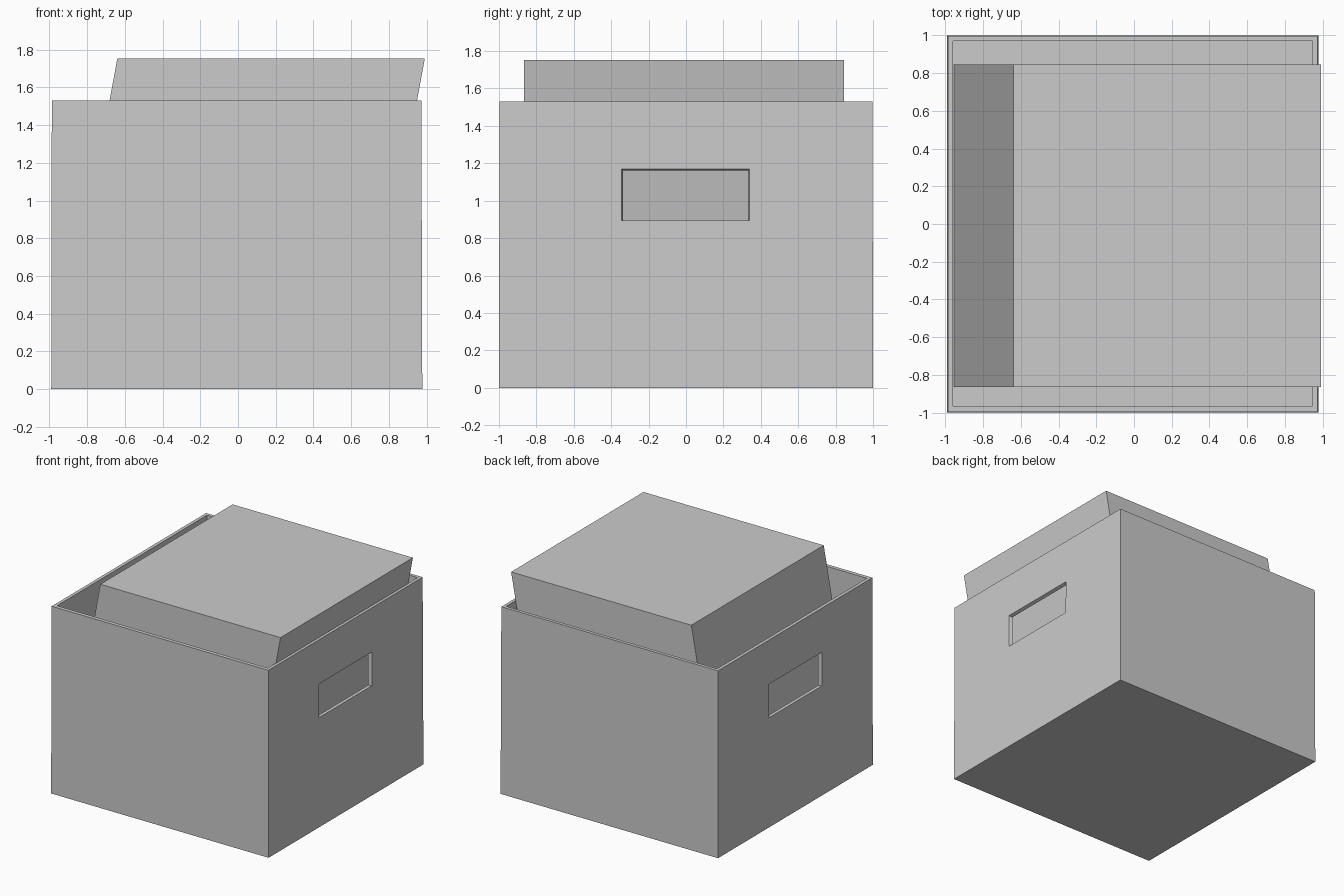
import bpy, bmesh

if "Cube" in bpy.data.objects:
    bpy.data.objects.remove(bpy.data.objects["Cube"])


def loft(name, quad_a, quad_b):
    """Closed six-sided solid between two quads of 3D points."""
    bm = bmesh.new()
    a = [bm.verts.new(p) for p in quad_a]
    b = [bm.verts.new(p) for p in quad_b]
    bm.faces.new(a)
    bm.faces.new(b)
    for i in range(4):
        j = (i + 1) % 4
        bm.faces.new((a[i], a[j], b[j], b[i]))
    bmesh.ops.recalc_face_normals(bm, faces=bm.faces)
    mesh = bpy.data.meshes.new(name)
    bm.to_mesh(mesh)
    bm.free()
    obj = bpy.data.objects.new(name, mesh)
    bpy.context.collection.objects.link(obj)
    return obj


def rect_z(x0, x1, y0, y1, z):
    return [(x0, y0, z), (x1, y0, z), (x1, y1, z), (x0, y1, z)]


def rect_x(x, y0, y1, z0, z1):
    return [(x, y0, z0), (x, y1, z0), (x, y1, z1), (x, y0, z1)]


def cut(target, cutter):
    mod = target.modifiers.new(cutter.name, 'BOOLEAN')
    mod.operation = 'DIFFERENCE'
    mod.solver = 'EXACT'
    mod.object = cutter
    cutter.hide_render = True
    cutter.hide_set(True)


# Open carton with thin walls, narrowing very slightly upwards
carton = loft("carton",
              rect_z(-0.99, 0.977, -1.0, 1.0, 0.0),
              rect_z(-0.987, 0.972, -0.997, 0.997, 1.53))
cavity = loft("cavity_cutter",
              rect_z(-0.961, 0.947, -0.967, 0.971, 0.03),
              rect_z(-0.96, 0.946, -0.966, 0.97, 1.6))
cut(carton, cavity)

# Handle openings in both side walls, tapering inwards
MID = -0.0075
for side, label in ((1, "right"), (-1, "left")):
    hole = loft(label + "_handle_cutter",
                rect_x(MID + side * 1.012, -0.355, 0.35, 0.895, 1.18),
                rect_x(MID + side * 0.922, -0.325, 0.32, 0.895, 1.15))
    cut(carton, hole)

# Leaning block standing inside the carton
loft("leaning_block",
     rect_z(-0.955, 0.675, -0.865, 0.845, 0.04),
     rect_z(-0.64, 0.99, -0.865, 0.845, 1.752))
